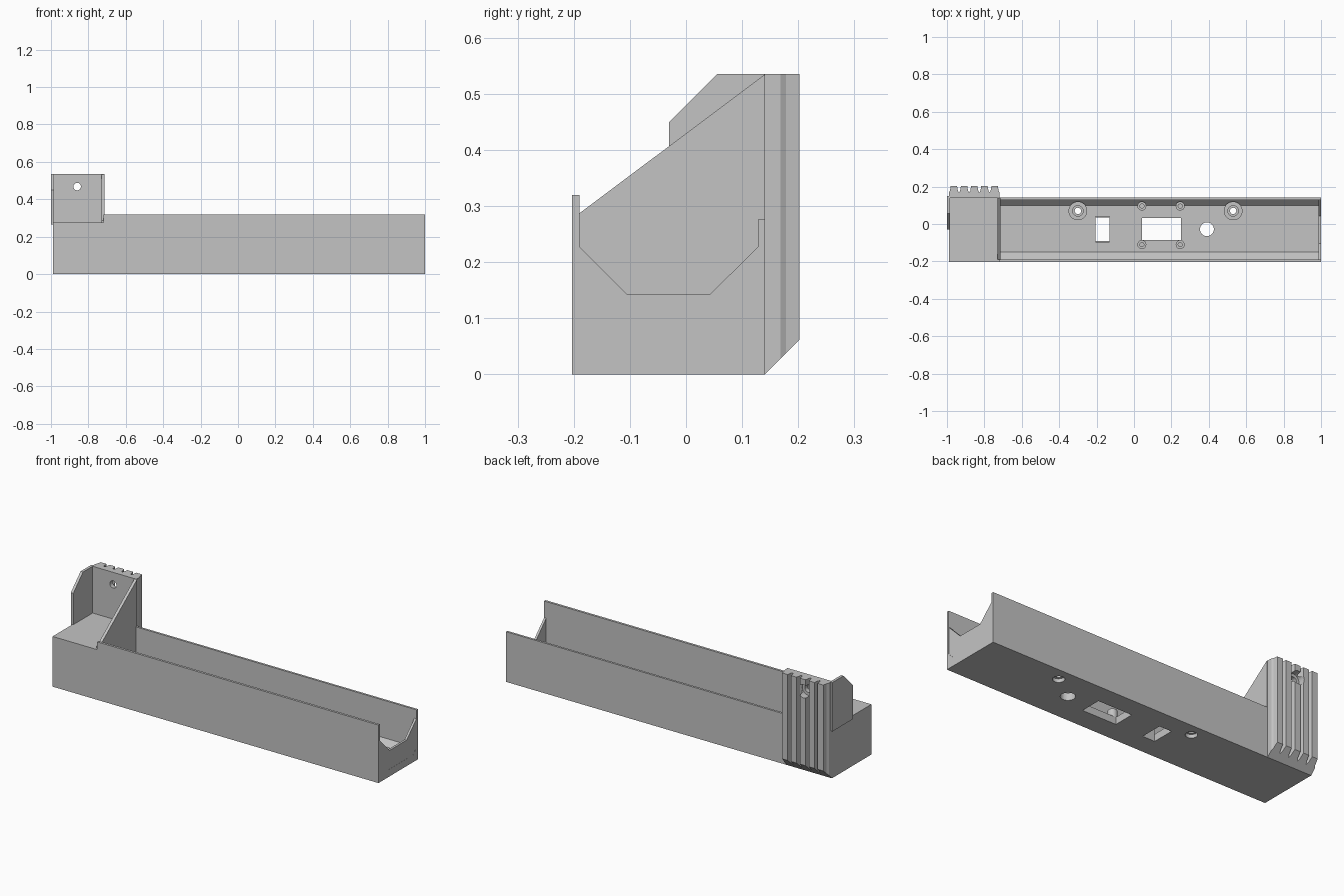
import bpy, bmesh, math
from mathutils import Vector

if "Cube" in bpy.data.objects:
    bpy.data.objects.remove(bpy.data.objects["Cube"])

plastic = bpy.data.materials.new("grey plastic")
plastic.diffuse_color = (0.55, 0.55, 0.55, 1)
plastic.use_nodes = True
plastic.node_tree.nodes["Principled BSDF"].inputs["Base Color"].default_value = plastic.diffuse_color


def finish(name, bm):
    bmesh.ops.recalc_face_normals(bm, faces=bm.faces)
    mesh = bpy.data.meshes.new(name)
    bm.to_mesh(mesh)
    bm.free()
    mesh.materials.append(plastic)
    ob = bpy.data.objects.new(name, mesh)
    bpy.context.collection.objects.link(ob)
    return ob


def prism(name, pts, lo, hi, axis="x", trim=None):
    """Extrude a profile: (y, z) along x, or (x, y) along z."""
    bm = bmesh.new()
    if axis == "x":
        verts = [bm.verts.new((lo, a, b)) for a, b in pts]
        step = Vector((hi - lo, 0, 0))
    else:
        verts = [bm.verts.new((a, b, lo)) for a, b in pts]
        step = Vector((0, 0, hi - lo))
    face = bm.faces.new(verts)
    ext = bmesh.ops.extrude_face_region(bm, geom=[face])
    bmesh.ops.translate(bm, vec=step, verts=[v for v in ext["geom"] if isinstance(v, bmesh.types.BMVert)])
    if trim:
        geom = bm.verts[:] + bm.edges[:] + bm.faces[:]
        cut = bmesh.ops.bisect_plane(bm, geom=geom, plane_co=trim[0], plane_no=trim[1], clear_outer=True)
        edges = [e for e in cut["geom_cut"] if isinstance(e, bmesh.types.BMEdge)]
        bmesh.ops.contextual_create(bm, geom=edges)
    return finish(name, bm)


def box(name, x0, x1, y0, y1, z0, z1):
    return prism(name, [(y0, z0), (y1, z0), (y1, z1), (y0, z1)], x0, x1)


def rod(name, x, y, r, z0, z1, n=32):
    pts = [(x + r * math.cos(2 * math.pi * i / n), y + r * math.sin(2 * math.pi * i / n)) for i in range(n)]
    return prism(name, pts, z0, z1, "z")


def rod_y(name, x, z, r, y0, y1):
    ob = rod(name, 0, 0, r, y0, y1)
    for v in ob.data.vertices:
        a, b, c = v.co
        v.co = (x + a, c, z - b)
    return ob


def cut(ob, cutters):
    """Subtract cutters, then discard them."""
    bpy.context.view_layer.objects.active = ob
    for c in cutters:
        c.hide_render = True
        m = ob.modifiers.new("cut", "BOOLEAN")
        m.operation, m.solver, m.object = "DIFFERENCE", "EXACT", c
        bpy.ops.object.modifier_apply(modifier=m.name)
        bpy.data.objects.remove(c)


def smooth(ob):
    bpy.ops.object.select_all(action="DESELECT")
    ob.select_set(True)
    bpy.context.view_layer.objects.active = ob
    bpy.ops.object.shade_smooth_by_angle(angle=math.radians(30))


XL, XB = -0.99, -0.718      # block ends
Y0, Y1 = -0.203, 0.141      # tray front and back
FLOOR = 0.04

# Long open tray with bevelled inner corners
tray = prism("tray", [(Y0, 0), (Y1, 0), (Y1, 0.277), (0.129, 0.277), (0.129, FLOOR + 0.03),
                      (0.10, FLOOR), (-0.15, FLOOR), (-0.19, FLOOR + 0.04), (-0.19, 0.32), (Y0, 0.32)],
             XB, 1.0)
cut(tray, [box("window", 0.042, 0.25, -0.085, 0.033, -0.1, 0.2),
           box("slot", -0.205, -0.13, -0.09, 0.035, -0.1, 0.2),
           rod("round_hole", 0.39, -0.028, 0.037, -0.1, 0.2)]
    + [rod("screw_hole", x, 0.07, 0.017, -0.1, 0.2) for x in (-0.3, 0.53)]
    + [rod("screw_recess", x, 0.07, 0.03, -0.1, 0.02) for x in (-0.3, 0.53)])

# End wall with an angular notch
prism("end_wall", [(-0.2, 0.005), (0.138, 0.005), (0.138, 0.228), (0.129, 0.228), (0.043, 0.143),
                   (-0.105, 0.143), (-0.19, 0.228), (-0.2, 0.228)], 0.987, 0.9995)

# Screw bosses and mounting posts on the floor
for x in (-0.3, 0.53):
    boss = rod("screw_boss", x, 0.07, 0.05, FLOOR - 0.005, 0.075)
    cut(boss, [rod("bore", x, 0.07, 0.017, 0, 0.2), rod("seat", x, 0.07, 0.028, 0.055, 0.2)])
    smooth(boss)
for x in (0.042, 0.247):
    for y in (0.096, -0.11):
        post = rod("mount_post", x, y, 0.024, FLOOR - 0.005, 0.085, 20)
        cut(post, [rod("pilot", x, y, 0.011, 0.05, 0.2, 16)])
        smooth(post)

# Small ribs beside the slot
for y in (0.035, -0.098):
    box("slot_rib", -0.205, -0.13, y, y + 0.008, FLOOR - 0.005, 0.08)

# End block
box("end_block", XL, XB, Y0, Y1, 0, 0.277)

# Sloped gusset between block and tray
prism("gusset", [(-0.19, 0.02), (Y1, 0.02), (Y1, 0.535), (-0.19, 0.287)], XB - 0.012, XB + 0.004)

# Side cheek with clipped corner
prism("side_cheek", [(-0.03, 0.265), (0.15, 0.265), (0.15, 0.535), (0.055, 0.535), (-0.03, 0.45)],
      -1.0, -0.985)

# Ribbed back plate: five tapered teeth, lower edge cut at 45 degrees
pitch = (XB - XL) / 5
outline = [(XB, Y1 - 0.002), (XL, Y1 - 0.002), (XL, 0.168)]
for i in range(5):
    x = XL + i * pitch
    outline += [(x + 0.006, 0.178), (x + 0.010, 0.202), (x + pitch - 0.010, 0.202), (x + pitch - 0.006, 0.178)]
    outline.append((x + pitch, 0.168))
plate = prism("ribbed_plate", outline, 0, 0.535, "z", trim=((0, Y1, 0), (0, 1, -1)))
cut(plate, [rod_y("pin_hole", -0.86, 0.468, 0.02, 0.1, 0.3),
            rod_y("pin_recess", -0.86, 0.468, 0.036, 0.163, 0.3)])
